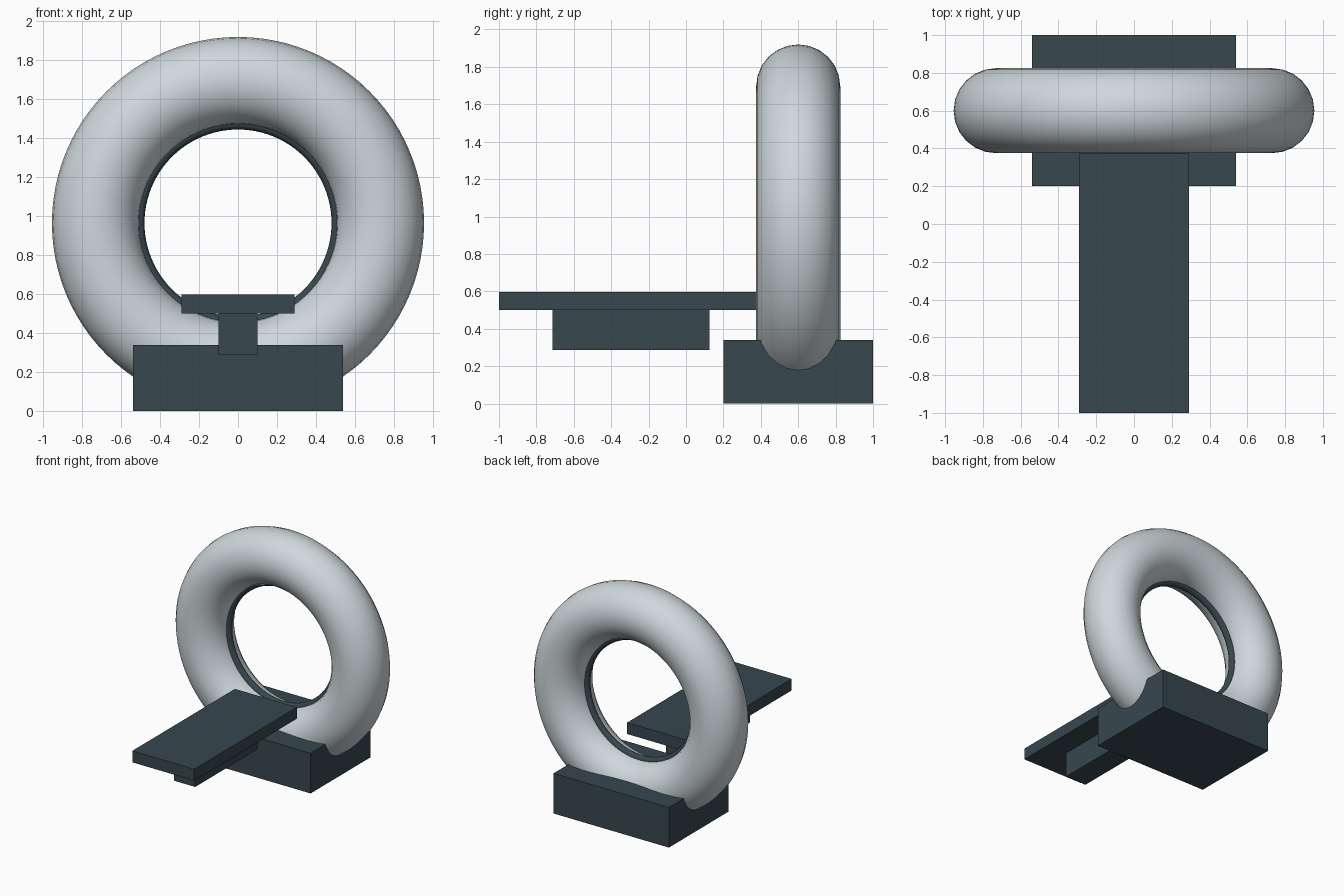
import bpy
import math

if "Cube" in bpy.data.objects:
    bpy.data.objects.remove(bpy.data.objects["Cube"])


def material(name, rgb):
    m = bpy.data.materials.new(name)
    m.diffuse_color = (*rgb, 1.0)
    m.use_nodes = True
    m.node_tree.nodes["Principled BSDF"].inputs["Base Color"].default_value = m.diffuse_color
    return m


LIGHT = material("pale grey", (0.624, 0.686, 0.716))
DARK = material("dark slate", (0.038, 0.063, 0.078))


def box(name, x_half, y0, y1, z0, z1):
    bpy.ops.mesh.primitive_cube_add(size=1, location=(0, (y0 + y1) / 2, (z0 + z1) / 2))
    ob = bpy.context.object
    ob.name = name
    ob.scale = (2 * x_half, y1 - y0, z1 - z0)
    bpy.ops.object.transform_apply(location=False, rotation=False, scale=True)
    ob.data.materials.append(DARK)


def ring(name, major, minor, sides, mat):
    bpy.ops.mesh.primitive_torus_add(
        location=(0, 0.6, 0.965), rotation=(math.pi / 2, 0, 0),
        major_radius=major, minor_radius=minor,
        major_segments=96, minor_segments=sides)
    ob = bpy.context.object
    ob.name = name
    ob.data.materials.append(mat)
    bpy.ops.object.shade_smooth()


# Upright scanner ring with its dark inner trim
ring("scanner_ring", 0.73, 0.225, 24, LIGHT)
ring("inner_trim", 0.51, 0.03, 12, DARK)

# Base block, sliding table and the beam under it
box("base", 0.54, 0.2, 1.0, 0.0, 0.34)
box("table", 0.29, -1.0, 0.373, 0.5, 0.597)
box("table_beam", 0.10, -0.715, 0.125, 0.287, 0.5)
